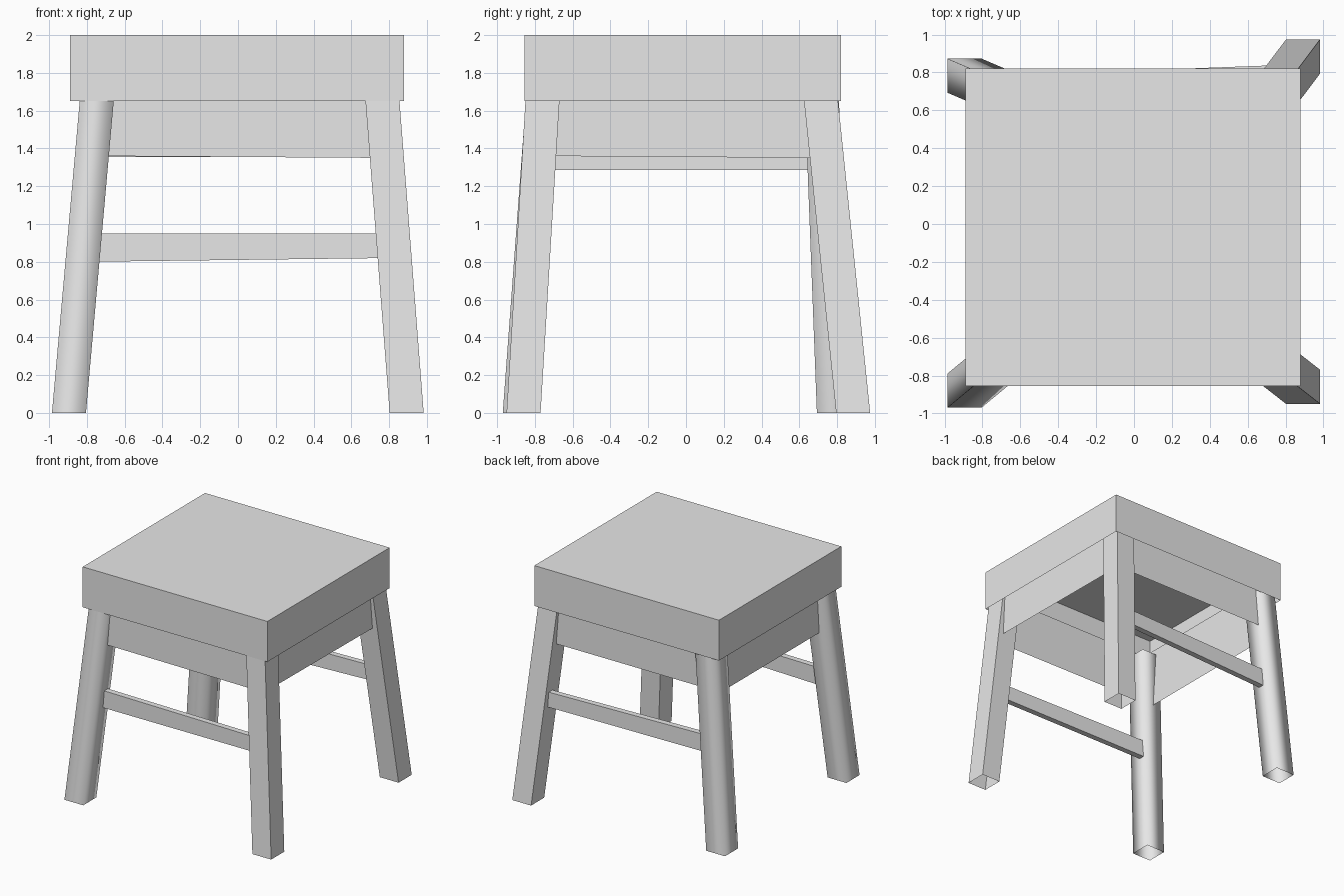
import bpy
import bmesh
from mathutils import Vector

default_cube = bpy.data.objects.get("Cube")
if default_cube:
    bpy.data.objects.remove(default_cube, do_unlink=True)

# Single plain grey for the whole stool
grey = bpy.data.materials.new("plain_grey")
grey.use_nodes = True
grey.diffuse_color = (0.8, 0.8, 0.8, 1)
grey.node_tree.nodes["Principled BSDF"].inputs["Base Color"].default_value = (0.8, 0.8, 0.8, 1)


def finish(name, bm, smooth=False):
    mesh = bpy.data.meshes.new(name)
    for face in bm.faces:
        face.smooth = smooth
    bm.to_mesh(mesh)
    bm.free()
    mesh.materials.append(grey)
    obj = bpy.data.objects.new(name, mesh)
    bpy.context.collection.objects.link(obj)
    return obj


def block(name, place, open_ends=(), smooth=False):
    """Cube whose corners (-1..1) are moved by place(); open_ends lists the z signs left open."""
    bm = bmesh.new()
    bmesh.ops.create_cube(bm, size=2)
    bm.normal_update()
    ends = [f for f in bm.faces if round(f.normal.z) in open_ends and abs(f.normal.z) > 0.5]
    bmesh.ops.delete(bm, geom=ends, context='FACES_ONLY')
    for v in bm.verts:
        v.co = place(*v.co)
    return finish(name, bm, smooth)


def panel(name, start, end, low_start, low_end, high):
    """Upright sheet running from start to end, facing right of that direction."""
    bm = bmesh.new()
    corners = [(*start, low_start), (*end, low_end), (*end, high), (*start, high)]
    bm.faces.new([bm.verts.new(c) for c in corners])
    return finish(name, bm)


# Seat: deep slab, hollow underneath
block("seat", lambda x, y, z: Vector((-0.005 + 0.885 * x, -0.0175 + 0.8375 * y, 1.825 + 0.175 * z)),
      open_ends=(-1,))

# Splayed square legs, given by foot centre and centre under the seat
SEAT_Z, LEG_TOP, HALF = 1.65, 1.75, 0.09
legs = {
    "front_right_leg": ((-0.895, -0.88), (-0.748, -0.758)),
    "front_left_leg": ((0.893, -0.86), (0.765, -0.76)),
    "back_left_leg": ((0.893, 0.885), (0.765, 0.715)),
    "back_right_leg": ((-0.895, 0.783), (-0.748, 0.72)),
}
for name, (foot, head) in legs.items():
    foot, head = Vector(foot), Vector(head)
    top = foot.lerp(head, LEG_TOP / SEAT_Z)

    def place(x, y, z, foot=foot, top=top):
        c = top if z > 0 else foot
        return Vector((c.x + HALF * x, c.y + HALF * y, LEG_TOP if z > 0 else 0))

    block(name, place, open_ends=(-1, 1), smooth="right" in name)

# Aprons below the seat
panel("front_apron", (-0.74, -0.81), (0.76, -0.81), 1.36, 1.35, 1.8)
panel("left_apron", (0.83, -0.75), (0.83, 0.71), 1.36, 1.35, 1.8)
panel("back_apron", (0.76, 0.78), (-0.74, 0.78), 1.355, 1.355, 1.8)
panel("right_apron", (-0.79, 0.72), (-0.79, -0.76), 1.285, 1.285, 1.8)


# Front and back stretchers, slightly skewed and tapered
def stretcher(name, y_right, y_left):
    def place(x, y, z):
        mid = y_left if x > 0 else y_right
        low = 0.82 if x > 0 else 0.80
        return Vector((0.79 * x, mid + 0.025 * y, 0.95 if z > 0 else low))

    block(name, place)


stretcher("front_stretcher", -0.775, -0.805)
stretcher("back_stretcher", 0.755, 0.815)
